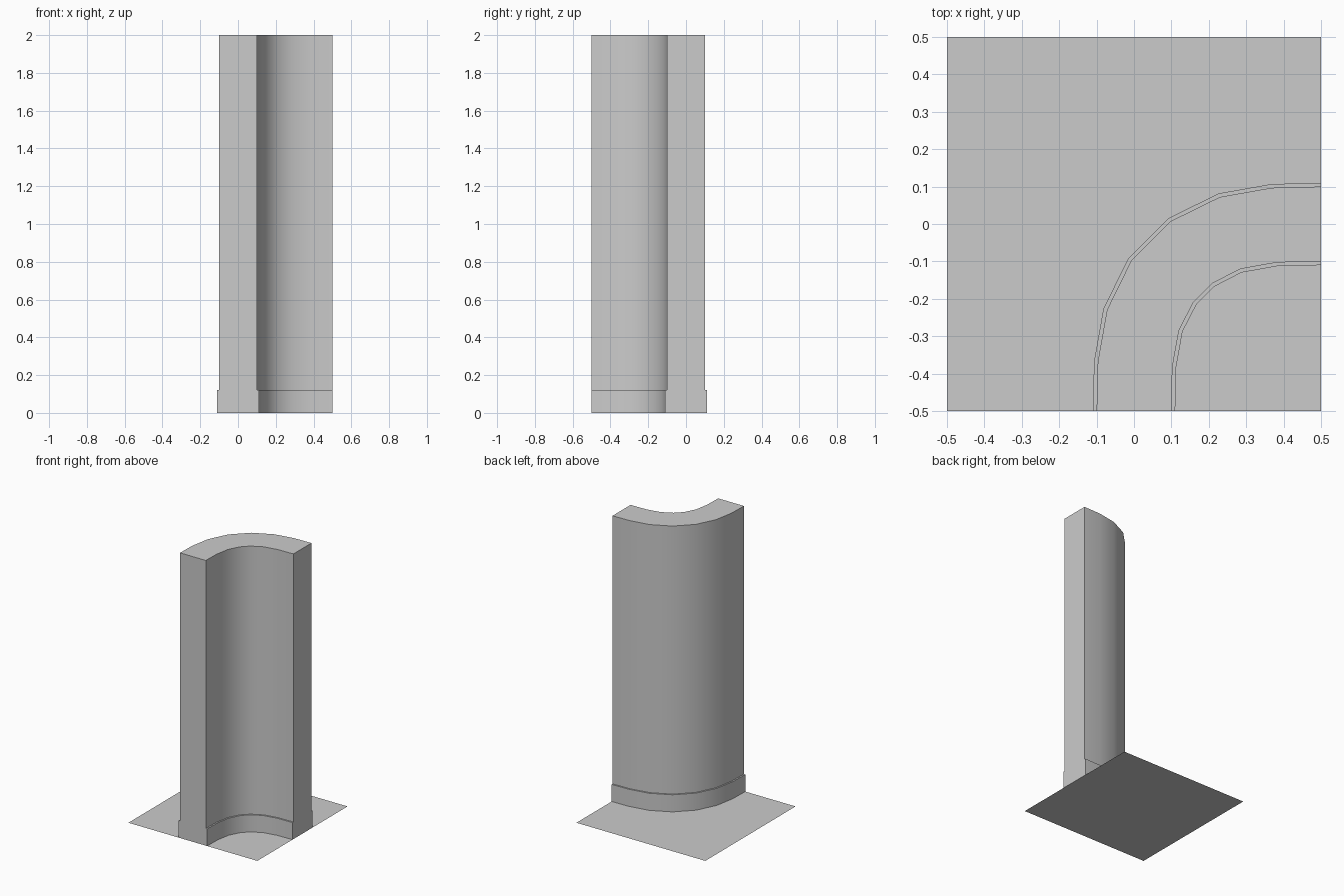
import bpy, bmesh, math

if "Cube" in bpy.data.objects:
    bpy.data.objects.remove(bpy.data.objects["Cube"])

# Flat square floor tile
bpy.ops.mesh.primitive_plane_add(size=1)
bpy.context.object.name = "floor"

# Half of the curved centre line: offsets from the corner (0.5, -0.5) and normal angle
half = [(0.0, 0.5, 0), (0.125, 0.497, 4), (0.243, 0.476, 16), (0.347, 0.424, 33.5)]
path = half + [(v, u, 90 - a) for u, v, a in reversed(half)]

# Wall cross-section with a skirting step on both sides: (offset, height)
side = [(0.11, 0), (0.11, 0.12), (0.10, 0.12), (0.10, 2)]
profile = side + [(-d, z) for d, z in reversed(side)]

# Sweep the cross-section round the corner
bm = bmesh.new()
rings = []
for u, v, a in path:
    s, c = math.sin(math.radians(a)), math.cos(math.radians(a))
    rings.append([bm.verts.new((0.5 - u - d * s, -0.5 + v + d * c, z)) for d, z in profile])
for r0, r1 in zip(rings, rings[1:]):
    for i in range(len(profile) - 1):
        bm.faces.new((r0[i], r0[i + 1], r1[i + 1], r1[i]))
# Flat end caps
bm.faces.new(rings[0])
bm.faces.new(rings[-1])
bmesh.ops.recalc_face_normals(bm, faces=bm.faces)
# Make sure the top faces up
bm.normal_update()
top = max(bm.faces, key=lambda f: f.calc_center_median().z)
if top.normal.z < 0:
    bmesh.ops.reverse_faces(bm, faces=bm.faces)

mesh = bpy.data.meshes.new("curved_wall")
bm.to_mesh(mesh)
bm.free()
wall = bpy.data.objects.new("curved_wall", mesh)
bpy.context.collection.objects.link(wall)

# Smooth the curve, keep corners crisp
bpy.ops.object.select_all(action='DESELECT')
wall.select_set(True)
bpy.context.view_layer.objects.active = wall
bpy.ops.object.shade_smooth_by_angle(angle=math.radians(30))
